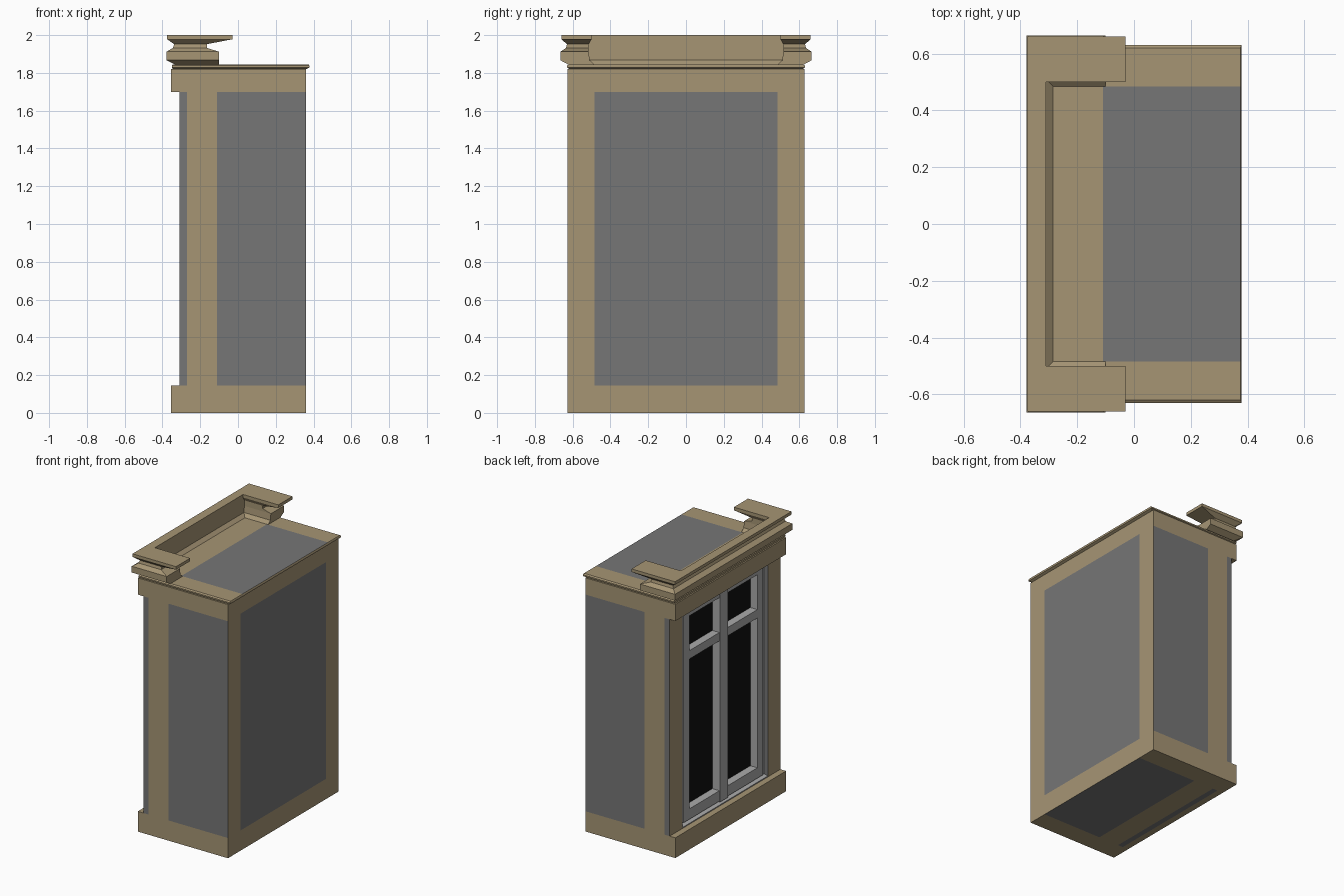
import bpy, bmesh
from mathutils import Vector

if "Cube" in bpy.data.objects:
    bpy.data.objects.remove(bpy.data.objects["Cube"])


def mat(name, col):
    m = bpy.data.materials.new(name)
    m.diffuse_color = (*col, 1)
    m.use_nodes = True
    m.node_tree.nodes["Principled BSDF"].inputs["Base Color"].default_value = m.diffuse_color
    return m


STONE = mat("stone", (0.38, 0.30, 0.175))
PANEL = mat("panel_grey", (0.18, 0.18, 0.18))
FRAME = mat("frame_grey", (0.40, 0.40, 0.40))
GLASS = mat("dark_glass", (0.005, 0.005, 0.005))


def finish(bm, name, mats):
    bmesh.ops.recalc_face_normals(bm, faces=bm.faces)
    me = bpy.data.meshes.new(name)
    bm.to_mesh(me)
    bm.free()
    for m in mats:
        me.materials.append(m)
    ob = bpy.data.objects.new(name, me)
    bpy.context.collection.objects.link(ob)
    return ob


def box(name, x, y, z, mats=(STONE,), cuts=(), grey=None):
    """Box from ranges; cuts = (axis, position); grey(centre, normal) picks the second material."""
    bm = bmesh.new()
    bmesh.ops.create_cube(bm, size=1)
    for v in bm.verts:
        v.co = Vector([(r[0] + r[1]) / 2 + c * (r[1] - r[0]) for r, c in zip((x, y, z), v.co)])
    for axis, pos in cuts:
        n = Vector((0, 0, 0))
        n[axis] = 1
        bmesh.ops.bisect_plane(bm, geom=bm.verts[:] + bm.edges[:] + bm.faces[:],
                               plane_co=n * pos, plane_no=n)
    if grey:
        bm.normal_update()
        for f in bm.faces:
            f.material_index = int(grey(f.calc_center_median(), f.normal))
    return finish(bm, name, mats)


def loft(name, rings, mats):
    """Stack of matching outlines closed at both ends."""
    bm = bmesh.new()
    vs = [[bm.verts.new(p) for p in r] for r in rings]
    n = len(vs[0])
    for a, b in zip(vs, vs[1:]):
        for i in range(n):
            bm.faces.new((a[i], a[(i + 1) % n], b[(i + 1) % n], b[i]))
    bm.faces.new(vs[0][::-1])
    bm.faces.new(vs[-1])
    return finish(bm, name, mats)


W, P = 0.628, 0.485          # half width, half width of grey panels
Z0, Z1, Z2 = 0.145, 1.70, 1.82
TWO = (STONE, PANEL)
YCUTS = ((1, -P), (1, P))

# main body with flush grey panels
box("body_core", (-0.235, 0.36), (-W, W), (Z0, Z1), TWO, ((0, -0.11),) + YCUTS,
    lambda c, n: (abs(n.y) > .5 and c.x > -0.11) or (n.x > .5 and abs(c.y) < P))
box("base_block", (-0.355, 0.36), (-W, W), (0, Z0), TWO,
    ((0, -0.31), (0, -0.27), (0, -0.11)) + YCUTS,
    lambda c, n: n.z < -.5 and abs(c.y) < P and (c.x > -0.11 or -0.31 < c.x < -0.27))
box("top_block", (-0.355, 0.36), (-W, W), (Z1, Z2))

# pilasters beside the window
for s, side in ((1, "back"), (-1, "front")):
    box("pilaster_" + side, (-0.31, -0.235), tuple(sorted((s * P, s * W))), (Z0, Z1), TWO,
        ((0, -0.27),), lambda c, n: abs(n.y) > .5 and c.x < -0.27)

# roof slab with chamfered lower edge
slab = []
for z, x0, x1, y in ((Z2, -0.345, 0.36, 0.615), (1.828, -0.35, 0.378, 0.63),
                     (1.838, -0.35, 0.378, 0.63), (1.845, -0.345, 0.375, 0.62)):
    slab.append([(x0, -y, z), (x1, -y, z), (x1, y, z), (x0, y, z)])
roof = loft("roof_slab", slab, TWO)
bm = bmesh.new()
bm.from_mesh(roof.data)
for axis, pos in ((0, -0.11),) + YCUTS:
    n = Vector((0, 0, 0))
    n[axis] = 1
    bmesh.ops.bisect_plane(bm, geom=bm.verts[:] + bm.edges[:] + bm.faces[:],
                           plane_co=n * pos, plane_no=n)
for f in bm.faces:
    c = f.calc_center_median()
    f.material_index = int(f.normal.z > .9 and c.x > -0.11 and abs(c.y) < P)
bm.to_mesh(roof.data)
bm.free()

# U-shaped cornice: z, outer x, outer y, return end x, inner y
cornice = []
for z, ox, oy, ex, iy in ((1.845, -0.335, 0.625, -0.10, 0.485), (1.867, -0.378, 0.665, -0.10, 0.51),
                          (1.912, -0.378, 0.665, -0.10, 0.515), (1.932, -0.345, 0.635, -0.165, 0.515),
                          (1.952, -0.338, 0.63, -0.165, 0.515), (1.978, -0.375, 0.66, -0.03, 0.50),
                          (2.0, -0.375, 0.66, -0.03, 0.50)):
    ix = -0.31 if z > 1.86 else -0.285
    cornice.append([(ex, -oy, z), (ex, -iy, z), (ix, -iy, z), (ix, iy, z),
                    (ex, iy, z), (ex, oy, z), (ox, oy, z), (ox, -oy, z)])
loft("cornice", cornice, (STONE,))

# window: glass, frame, sashes
BACK = -0.235
F = (FRAME,)
box("window_glass", (BACK - 0.006, BACK), (-P, P), (Z0, Z1), (GLASS,))
for s, side in ((1, "back"), (-1, "front")):
    box("window_jamb_" + side, (-0.28, BACK), tuple(sorted((s * 0.45, s * P))), (Z0, Z1), F)
    box("sash_stile_" + side, (-0.297, BACK), tuple(sorted((s * 0.385, s * 0.45))), (0.17, 1.68), F)
    for part, z0, z1 in (("bottom_rail", 0.17, 0.245), ("transom", 1.32, 1.38),
                         ("top_rail", 1.63, 1.68)):
        box("sash_%s_%s" % (part, side), (-0.297, BACK),
            tuple(sorted((s * 0.045, s * 0.385))), (z0, z1), F)
box("window_mullion", (-0.303, BACK), (-0.045, 0.045), (0.165, 1.685), F)
box("window_head", (-0.28, BACK), (-0.45, 0.45), (1.68, Z1), F)
sill = [(BACK, Z0), (-0.31, Z0), (-0.31, 0.152), (BACK, 0.172)]
loft("window_sill", [[(x, y, z) for x, z in sill] for y in (-P, P)], F)
